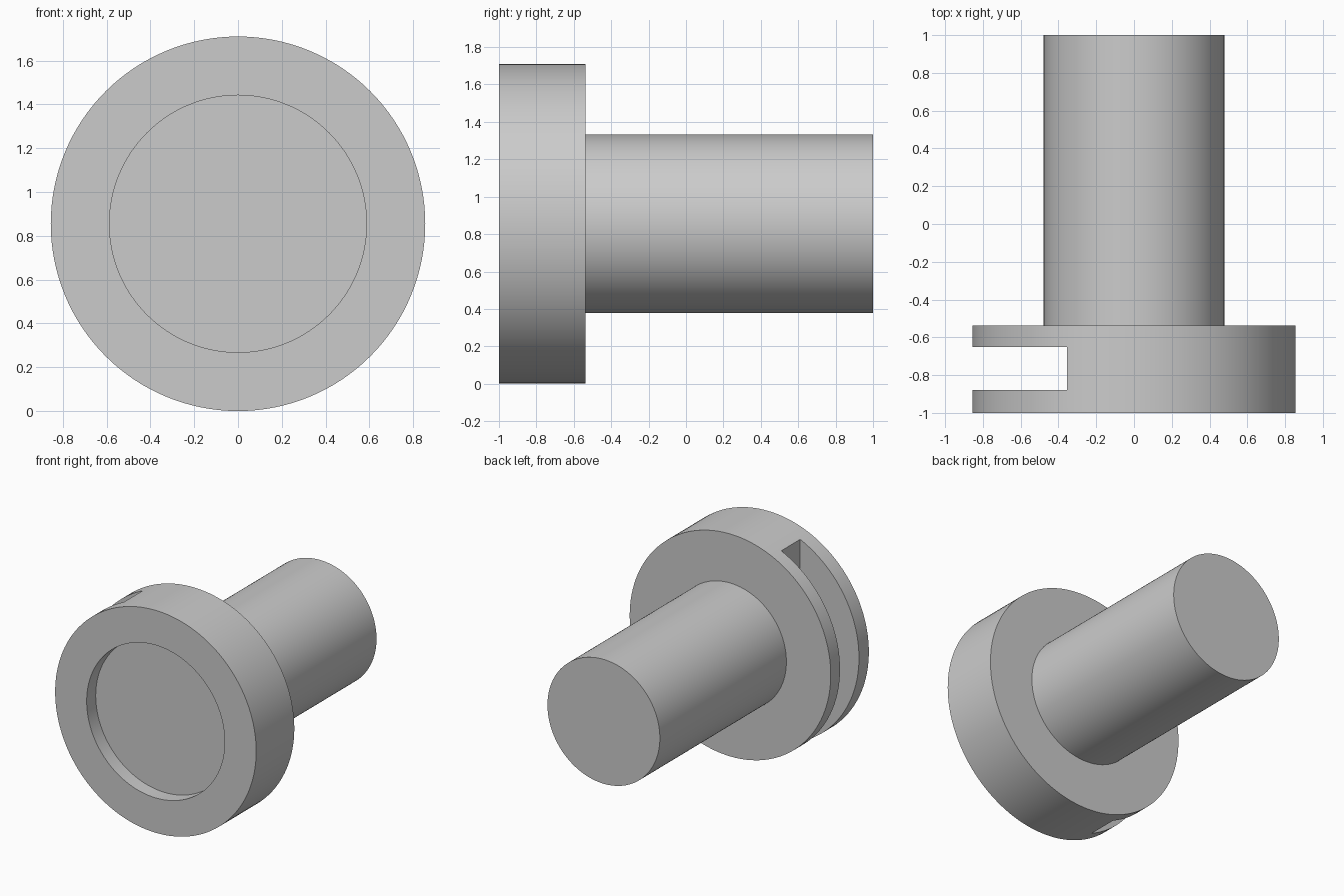
import bpy
import math
from mathutils import Matrix, Vector

cube = bpy.data.objects.get("Cube")
if cube:
    bpy.data.objects.remove(cube, do_unlink=True)

SIDES = 128
HEAD_R, SHAFT_R, RECESS_R = 0.855, 0.478, 0.587
FRONT, HEAD_BACK, END = -1.0, -0.537, 1.0
RECESS_DEPTH = 0.11
SLOT_FRONT, SLOT_BACK, SLOT_FLOOR = -0.88, -0.65, -0.355

grey = bpy.data.materials.new("plain_grey")
grey.use_nodes = True
colour = (0.6, 0.6, 0.6, 1.0)
grey.diffuse_color = colour
grey.node_tree.nodes["Principled BSDF"].inputs["Base Color"].default_value = colour


def lathe(name, profile):
    """Turn a closed (radius, y) profile, with discs at both ends, about the y axis."""
    verts, faces = [], []
    for radius, y in profile:
        for i in range(SIDES):
            a = math.tau * i / SIDES
            verts.append((radius * math.cos(a), y, HEAD_R + radius * math.sin(a)))
    for ring in range(len(profile) - 1):
        for i in range(SIDES):
            j = (i + 1) % SIDES
            a, b = ring * SIDES, (ring + 1) * SIDES
            faces.append((a + i, b + i, b + j, a + j))
    faces.append(tuple(range(SIDES)))
    last = (len(profile) - 1) * SIDES
    faces.append(tuple(reversed(range(last, last + SIDES))))
    mesh = bpy.data.meshes.new(name)
    mesh.from_pydata(verts, [], faces)
    mesh.materials.append(grey)
    obj = bpy.data.objects.new(name, mesh)
    bpy.context.collection.objects.link(obj)
    return obj


# Turned body: recess floor, recess wall, rim, head, shoulder, shaft
body = lathe("flanged_pin", [
    (RECESS_R, FRONT + RECESS_DEPTH),
    (RECESS_R, FRONT),
    (HEAD_R, FRONT),
    (HEAD_R, HEAD_BACK),
    (SHAFT_R, HEAD_BACK),
    (SHAFT_R, END),
])

# Slot milled straight across the right side of the head
bpy.ops.mesh.primitive_cube_add(size=1)
cutter = bpy.context.object
cutter.name = "slot_cutter"
outer = -1.2
size = Vector((SLOT_FLOOR - outer, SLOT_BACK - SLOT_FRONT, 2.4))
centre = Vector(((SLOT_FLOOR + outer) / 2, (SLOT_FRONT + SLOT_BACK) / 2, HEAD_R))
cutter.data.transform(Matrix.Translation(centre) @ Matrix.Diagonal((*size, 1)))
cutter.data.materials.append(grey)

slot = body.modifiers.new("slot", "BOOLEAN")
slot.operation = "DIFFERENCE"
slot.solver = "EXACT"
slot.object = cutter

bpy.ops.object.select_all(action="DESELECT")
body.select_set(True)
bpy.context.view_layer.objects.active = body
bpy.ops.object.modifier_apply(modifier=slot.name)
bpy.data.objects.remove(cutter, do_unlink=True)

# Smooth round walls with crisp machined edges
bpy.ops.object.shade_smooth_by_angle(angle=math.radians(30))
